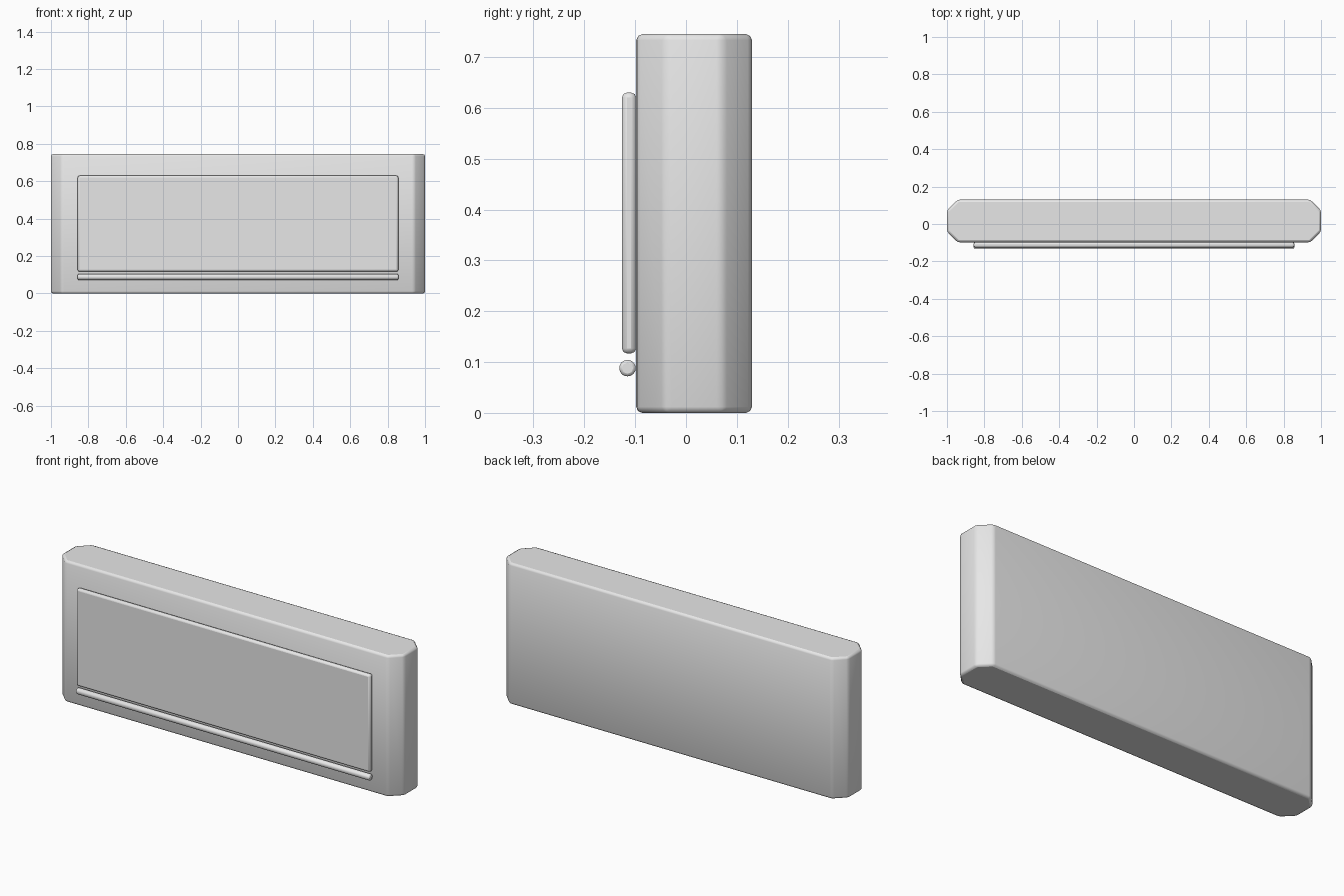
import bpy, bmesh
from math import radians, pi

if "Cube" in bpy.data.objects:
    bpy.data.objects.remove(bpy.data.objects["Cube"], do_unlink=True)

grey = bpy.data.materials.new("light_grey")
grey.use_nodes = True
colour = (0.8, 0.8, 0.8, 1)
grey.diffuse_color = colour
grey.node_tree.nodes["Principled BSDF"].inputs["Base Color"].default_value = colour


def finish(bm, name, bevel, segments):
    """Turn a bmesh into a softly bevelled grey object."""
    bmesh.ops.recalc_face_normals(bm, faces=bm.faces)
    mesh = bpy.data.meshes.new(name)
    bm.to_mesh(mesh)
    bm.free()
    mesh.materials.append(grey)
    obj = bpy.data.objects.new(name, mesh)
    bpy.context.collection.objects.link(obj)
    mod = obj.modifiers.new("edge_bevel", "BEVEL")
    mod.width = bevel
    mod.segments = segments
    mod.limit_method = "ANGLE"
    mod.angle_limit = radians(30)
    bpy.ops.object.select_all(action="DESELECT")
    obj.select_set(True)
    bpy.context.view_layer.objects.active = obj
    bpy.ops.object.shade_smooth_by_angle(angle=radians(50))
    return obj


def box(x, y0, y1, z0, z1):
    """Box symmetric in x, between the given y and z limits."""
    bm = bmesh.new()
    bmesh.ops.create_cube(bm, size=1)
    for v in bm.verts:
        v.co.x *= 2 * x
        v.co.y = y1 if v.co.y > 0 else y0
        v.co.z = z1 if v.co.z > 0 else z0
    return bm


# Main slab with wide chamfers on its upright corners
bm = box(1, -0.098, 0.13, 0, 0.745)
corners = [e for e in bm.edges if abs(e.verts[0].co.z - e.verts[1].co.z) > 0.5]
bmesh.ops.bevel(bm, geom=corners, offset=0.058, segments=1, affect="EDGES")
finish(bm, "body", 0.012, 2)

# Raised front panel
finish(box(0.857, -0.126, -0.098, 0.117, 0.63), "front_panel", 0.01, 2)

# Thin rail under the panel
bm = bmesh.new()
bmesh.ops.create_cone(bm, cap_ends=True, segments=8, radius1=0.0175,
                      radius2=0.0175, depth=1.714)
for v in bm.verts:
    x, y, z = v.co
    v.co = (z, x - 0.115, y + 0.088)
finish(bm, "lower_rail", 0.006, 2)
